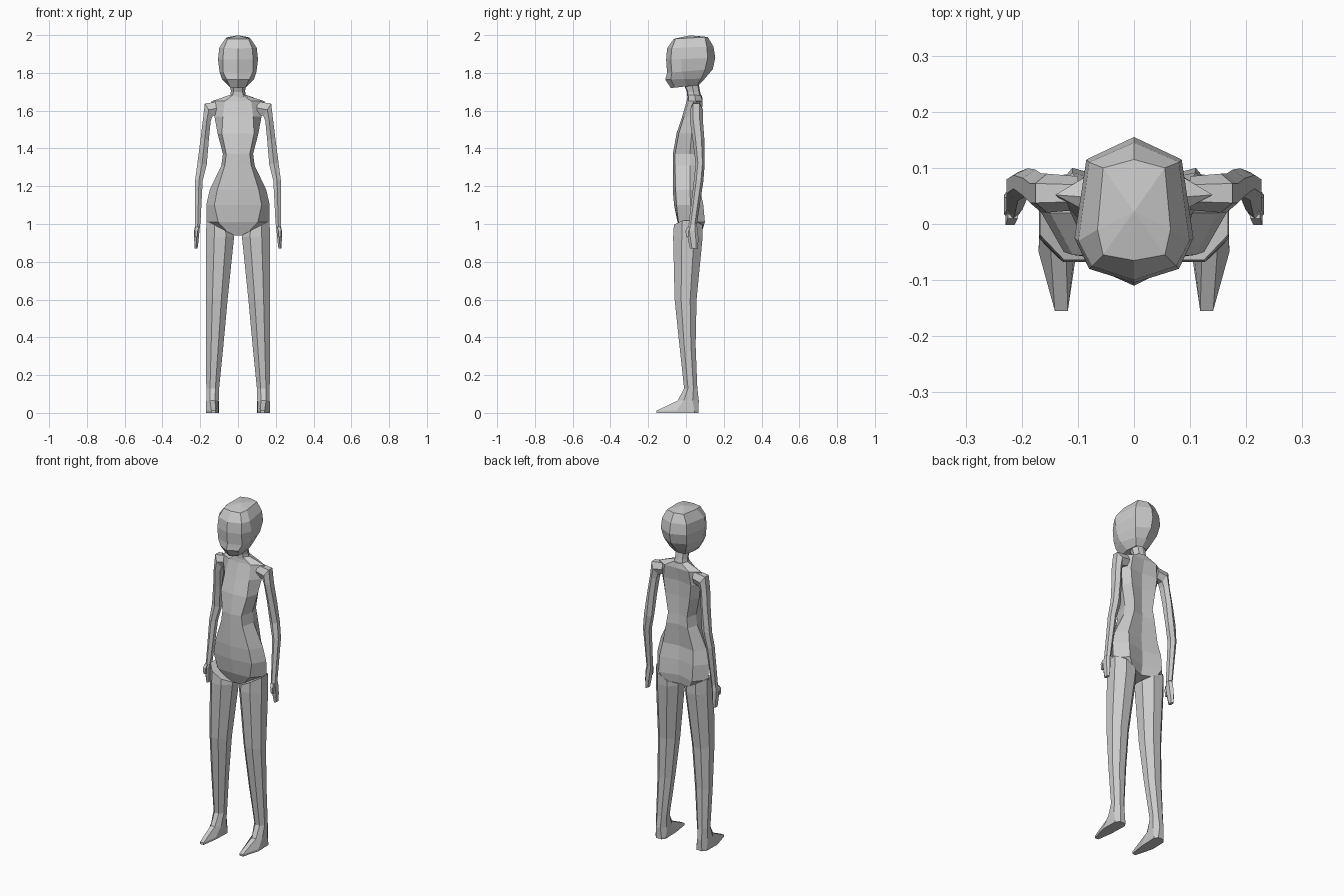
import bpy, bmesh, math


def loft(name, rings, mirror=False, dome=0.0):
    """Skin a list of equal-length point rings, capping both ends."""
    bm = bmesh.new()
    vs = [[bm.verts.new(p) for p in r] for r in rings]
    n = len(rings[0])
    for a, b in zip(vs, vs[1:]):
        for i in range(n):
            j = (i + 1) % n
            bm.faces.new((a[i], a[j], b[j], b[i]))
    top = bm.faces.new(vs[0])
    bm.faces.new(vs[-1])
    bmesh.ops.recalc_face_normals(bm, faces=bm.faces)
    if dome:
        bmesh.ops.poke(bm, faces=[top], offset=dome)
    me = bpy.data.meshes.new(name)
    bm.to_mesh(me)
    bm.free()
    ob = bpy.data.objects.new(name, me)
    bpy.context.collection.objects.link(ob)
    if mirror:
        ob.modifiers.new("Mirror", 'MIRROR').use_clip = False
    return ob


def body_ring(zf, zb, yf, xp, yp, xs, ys, xb, yb, yc):
    """Symmetric 8-point section: front, panel edge, side, back edge, spine."""
    pts = [(0, yf), (xp, yp), (xs, ys), (xb, yb), (0, yc),
           (-xb, yb), (-xs, ys), (-xp, yp)]
    return [(x, y, zf + (zb - zf) * (y - yf) / (yc - yf)) for x, y in pts]


def oval(x, y, z, tilt, ru, rv, n=8):
    """Oval section; u lies in the xz plane at the tilt angle, v is along y."""
    a, k = math.radians(tilt), 1 / math.cos(math.pi / n)
    out = []
    for i in range(n):
        t = 2 * math.pi * (i + 0.5) / n
        u, v = ru * k * math.cos(t), rv * k * math.sin(t)
        out.append((x + u * math.cos(a), y + v, z + u * math.sin(a)))
    return out


# Head
loft("head", [body_ring(*r) for r in [
    (1.98, 1.99, -.065, .055, -.055, .065, -.01, .055, .10, .115),
    (1.93, 1.94, -.10, .075, -.075, .099, -.03, .08, .11, .145),
    (1.87, 1.88, -.105, .08, -.08, .106, -.025, .085, .115, .155),
    (1.80, 1.82, -.10, .078, -.075, .098, -.02, .075, .10, .142),
    (1.765, 1.77, -.11, .06, -.08, .085, -.01, .055, .08, .10),
    (1.72, 1.735, -.08, .04, -.06, .047, 0, .035, .06, .068),
]], dome=.014)

# Neck
loft("neck", [body_ring(*r) for r in [
    (1.735, 1.75, -.01, .025, -.005, .04, .03, .025, .06, .066),
    (1.70, 1.70, .005, .024, .01, .038, .04, .024, .068, .075),
    (1.66, 1.66, .008, .03, .012, .045, .045, .03, .075, .085),
]])

# Torso, from the shoulder line to the crotch
loft("torso", [body_ring(*r) for r in [
    (1.685, 1.68, .01, .025, .012, .044, .045, .028, .078, .085),
    (1.65, 1.65, .003, .07, .015, .14, .052, .08, .088, .085),
    (1.57, 1.57, -.02, .08, -.01, .125, .045, .09, .083, .068),
    (1.48, 1.48, -.05, .085, -.038, .108, .03, .08, .08, .065),
    (1.37, 1.37, -.07, .062, -.058, .08, .02, .062, .08, .065),
    (1.31, 1.31, -.07, .07, -.058, .088, .02, .07, .085, .07),
    (1.18, 1.18, -.07, .11, -.055, .15, .02, .10, .075, .062),
    (1.10, 1.10, -.063, .125, -.05, .168, .025, .11, .092, .068),
    (1.01, 1.01, -.045, .105, -.04, .168, .03, .11, .10, .07),
    (.94, .955, -.015, .04, -.015, .08, .03, .08, .085, .06),
]])

# Leg, ending in a pointed foot
sole = [(.168, .045), (.15, .066), (.115, .066), (.10, .045),
        (.104, -.06), (.118, -.155), (.141, -.155), (.17, -.05)]
leg = [oval(*r) for r in [
    (.095, .012, .98, 28, .082, .076),
    (.095, .010, .93, 0, .074, .078),
    (.112, -.002, .60, 0, .057, .058),
    (.123, .008, .36, 0, .046, .043),
    (.134, .025, .13, 0, .034, .035),
    (.135, .012, .065, 0, .033, .056)]]
leg += [[(x, y, .012) for x, y in sole], [(x, y, 0) for x, y in sole]]
loft("leg", leg, mirror=True)

# Arm, from shoulder to wrist
loft("arm", [oval(*r, n=6) for r in [
    (.10, .055, 1.615, 90, .033, .026),
    (.155, .055, 1.605, 58, .039, .030),
    (.165, .055, 1.55, 12, .021, .030),
    (.176, .066, 1.45, 8, .022, .027),
    (.190, .075, 1.32, 8, .025, .021),
    (.207, .067, 1.23, 5, .020, .022),
    (.213, .036, 1.00, 0, .014, .019),
]], mirror=True)

# Hand and thumb
loft("hand", [oval(*r, n=6) for r in [
    (.213, .036, 1.00, 0, .013, .018),
    (.218, .033, .965, 0, .014, .026),
    (.220, .038, .92, 0, .012, .024),
    (.222, .042, .87, 0, .008, .018),
]], mirror=True)
loft("thumb", [oval(*r, n=4) for r in [
    (.216, .020, .985, 0, .009, .010),
    (.221, .006, .965, 0, .008, .008),
    (.222, .006, .93, 0, .006, .006),
]], mirror=True)
